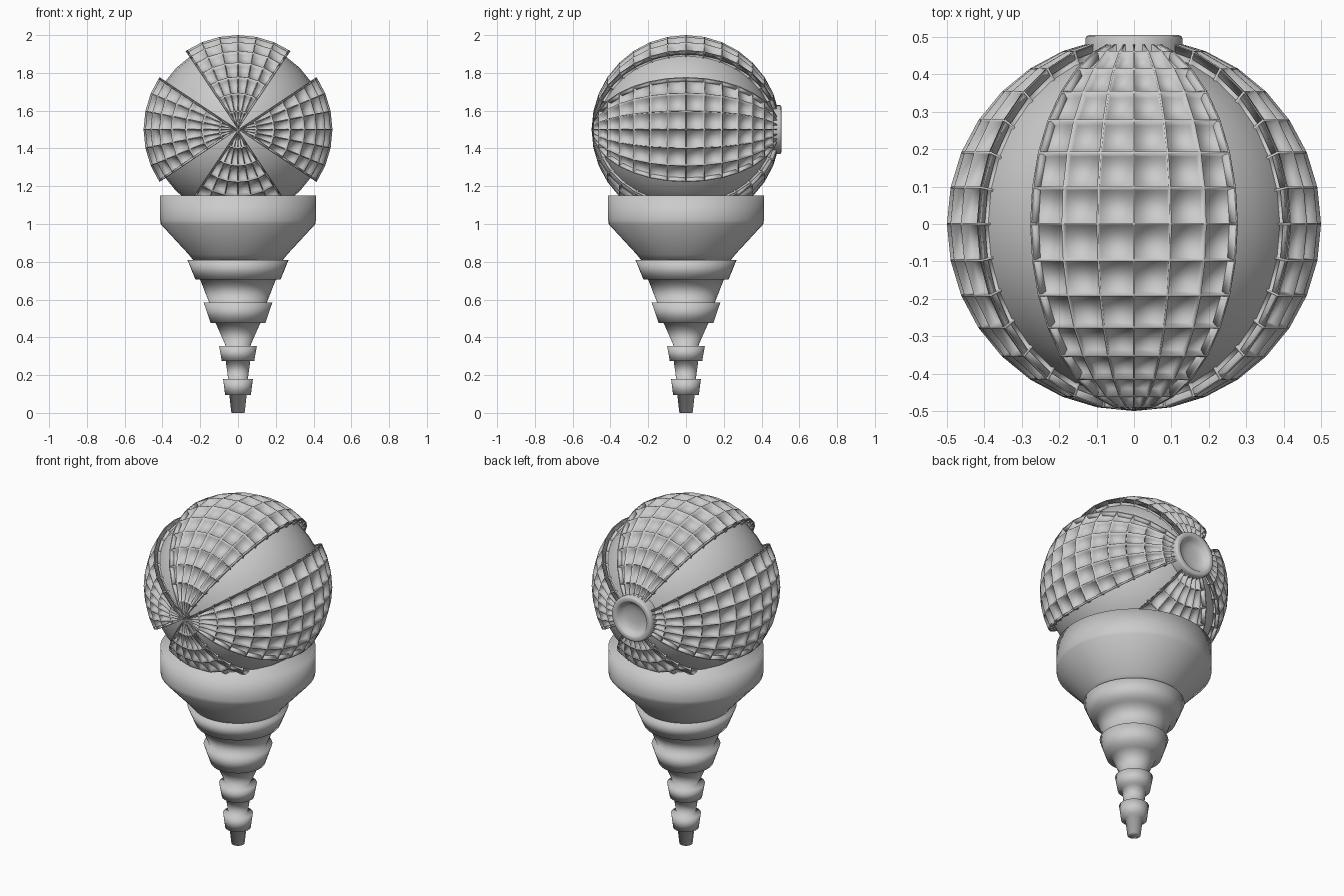
import bpy, bmesh
from math import sin, cos, pi, radians
from mathutils import Matrix, Vector

if "Cube" in bpy.data.objects:
    bpy.data.objects.remove(bpy.data.objects["Cube"])

CENTRE = Vector((0, 0, 1.5))
STEP = radians(11.25)      # 32 segments around, 16 rings along the y axis
OUTER, CORE = 0.5, 0.462


def finish(name, bm, angle=180):
    bmesh.ops.remove_doubles(bm, verts=bm.verts, dist=1e-5)
    bmesh.ops.recalc_face_normals(bm, faces=bm.faces)
    mesh = bpy.data.meshes.new(name)
    bm.to_mesh(mesh)
    bm.free()
    ob = bpy.data.objects.new(name, mesh)
    bpy.context.collection.objects.link(ob)
    bpy.ops.object.select_all(action='DESELECT')
    ob.select_set(True)
    bpy.context.view_layer.objects.active = ob
    bpy.ops.object.shade_smooth_by_angle(angle=radians(angle))
    return ob


def lathe(name, profile, steps=48, matrix=Matrix()):
    """Revolve (radius, height) points about z, then place with matrix."""
    bm = bmesh.new()
    vs = [bm.verts.new((r, 0, z)) for r, z in profile]
    es = [bm.edges.new(p) for p in zip(vs, vs[1:])]
    bmesh.ops.spin(bm, geom=vs + es, cent=(0, 0, 0), axis=(0, 0, 1),
                   angle=2 * pi, steps=steps, use_duplicate=False)
    bm.transform(matrix)
    return finish(name, bm)


# Stepped cone handle
lathe("stepped_handle", [
    (0, 0), (0.035, 0), (0.046, 0.095), (0.068, 0.095), (0.079, 0.18),
    (0.052, 0.18), (0.065, 0.275), (0.086, 0.275), (0.1, 0.355),
    (0.065, 0.355), (0.118, 0.475), (0.145, 0.475), (0.182, 0.585),
    (0.153, 0.585), (0.2, 0.705), (0.225, 0.705), (0.268, 0.81), (0, 0.81)])

# Cup that holds the ball
lathe("cup", [(0, 0.8), (0.23, 0.8), (0.262, 0.84), (0.41, 1.0),
              (0.412, 1.02), (0.412, 1.15), (0, 1.15)])

# Smooth inner ball, its poles on the y axis
bm = bmesh.new()
bmesh.ops.create_uvsphere(bm, u_segments=32, v_segments=16, radius=CORE)
bm.transform(Matrix.Translation(CENTRE) @ Matrix.Rotation(pi / 2, 4, 'X'))
finish("ball_core", bm)


# Ribbed shell panels: four gores of six cells across
def panel(name, turn):
    bm = bmesh.new()
    rows = []
    for j in range(16):
        t = j * STEP
        rows.append([bm.verts.new((OUTER * sin(t) * sin(i * STEP), -OUTER * cos(t),
                                   OUTER * sin(t) * cos(i * STEP)))
                     for i in range(-3, 4)])
    for a, b in zip(rows, rows[1:]):
        for i in range(6):
            bm.faces.new((a[i], a[i + 1], b[i + 1], b[i]))
    bmesh.ops.remove_doubles(bm, verts=bm.verts, dist=1e-5)
    bmesh.ops.recalc_face_normals(bm, faces=bm.faces)
    # side walls down to the inner ball
    rim = [e for e in bm.edges if e.is_boundary]
    new = bmesh.ops.extrude_edge_only(bm, edges=rim)["geom"]
    for v in new:
        if isinstance(v, bmesh.types.BMVert):
            v.co *= 0.455 / OUTER
    bmesh.ops.recalc_face_normals(bm, faces=bm.faces)
    # sink every cell and side face into a shallow pocket
    cells = bm.faces[:]
    bmesh.ops.inset_individual(bm, faces=cells, thickness=0.004)
    sunk = bmesh.ops.extrude_discrete_faces(bm, faces=cells)["faces"]
    for f in sunk:
        radial = f.normal.dot(f.calc_center_median().normalized()) > 0.7
        push = f.normal * 0.012
        for v in f.verts:
            v.co = v.co * (0.478 / OUTER) if radial else v.co - push
    bm.transform(Matrix.Translation(CENTRE) @ Matrix.Rotation(turn, 4, 'Y'))
    finish(name, bm)


for k, side in enumerate(("top", "right", "bottom", "left")):
    panel("shell_panel_" + side, k * pi / 2)

# Round dished socket at the back pole
lathe("back_socket", [
    (0.13, 0.44), (0.13, 0.495), (0.127, 0.502), (0.12, 0.505), (0.105, 0.505),
    (0.098, 0.502), (0.088, 0.485), (0.07, 0.473), (0.04, 0.467), (0, 0.465)],
    32, Matrix.Translation(CENTRE) @ Matrix.Rotation(-pi / 2, 4, 'X'))
